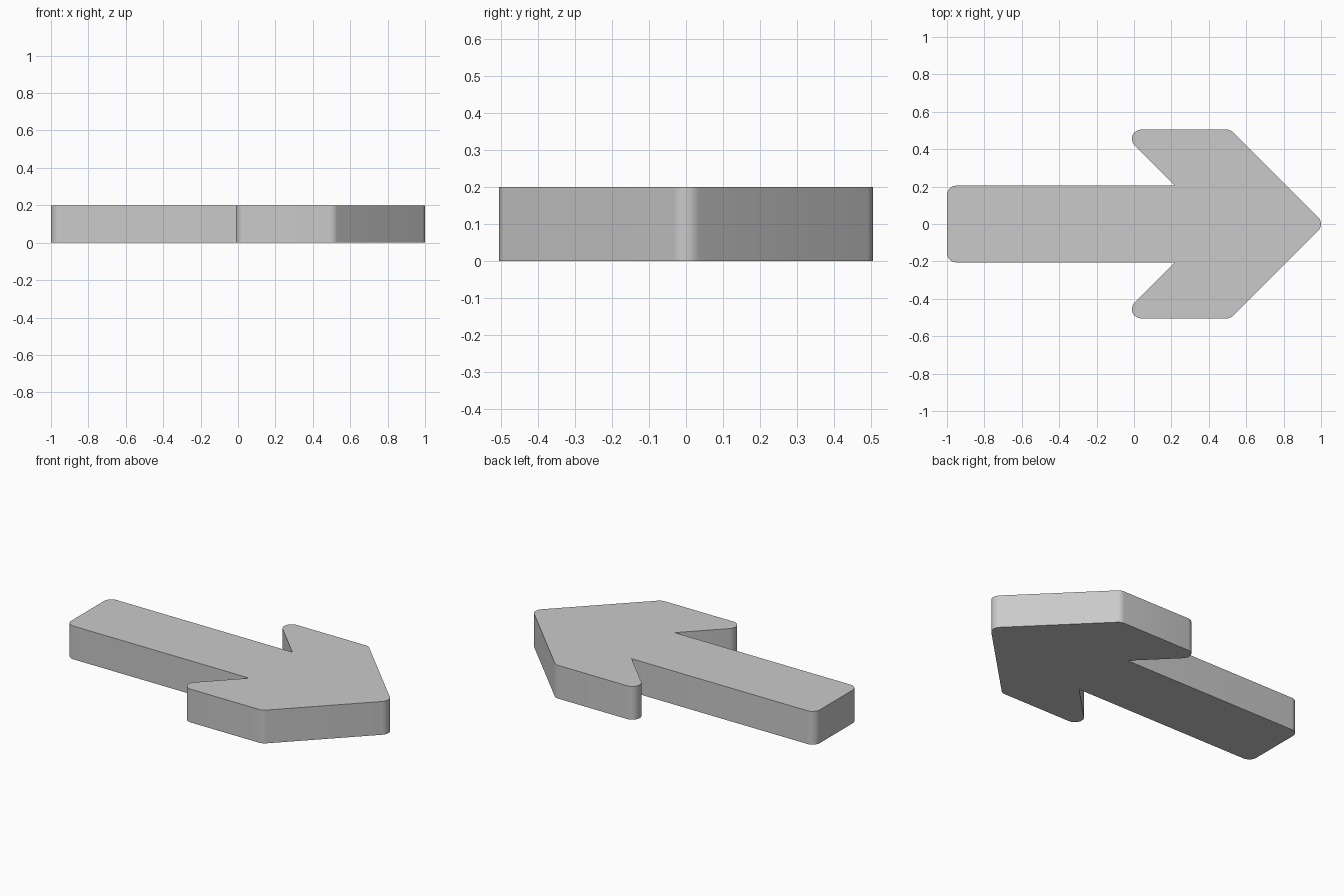
import bpy, bmesh, math
from mathutils import Vector

cube = bpy.data.objects.get("Cube")
if cube:
    bpy.data.objects.remove(cube, do_unlink=True)

HEIGHT, RADIUS, STEPS = 0.2, 0.05, 8

# Plain grey material
grey = bpy.data.materials.new("plain_grey")
grey.use_nodes = True
colour = (0.59, 0.59, 0.59, 1)
grey.diffuse_color = colour
for node in grey.node_tree.nodes:
    if node.type == 'BSDF_PRINCIPLED':
        node.inputs["Base Color"].default_value = colour


def round_corner(prev, corner, nxt, radius):
    """Arc points that fillet one corner of the outline."""
    if radius == 0:
        return [corner]
    a, b = (prev - corner).normalized(), (nxt - corner).normalized()
    half = a.angle(b) / 2
    centre = corner + (a + b).normalized() * radius / math.sin(half)
    start = corner + a * radius / math.tan(half) - centre
    end = corner + b * radius / math.tan(half) - centre
    sweep = start.angle(end)
    return [centre + (start * math.sin(sweep * (1 - i / STEPS))
                      + end * math.sin(sweep * i / STEPS)) / math.sin(sweep)
            for i in range(STEPS + 1)]


# Upper half of the arrow outline: x, y, corner radius
half = [(0.515, 0.505, RADIUS), (-0.082, 0.505, RADIUS),
        (0.218, 0.205, 0), (-1, 0.205, RADIUS)]
tip = (1 + RADIUS * (math.sqrt(2) - 1), 0, RADIUS)
corners = [tip] + half + [(x, -y, r) for x, y, r in reversed(half)]
points = [Vector((x, y, 0)) for x, y, r in corners]

outline = []
for i, (x, y, r) in enumerate(corners):
    outline += round_corner(points[i - 1], points[i], points[(i + 1) % len(points)], r)

# Extrude the outline into a solid arrow
bm = bmesh.new()
base = bm.faces.new([bm.verts.new(p) for p in outline])
top = bmesh.ops.extrude_face_region(bm, geom=[base], use_keep_orig=True)
bmesh.ops.translate(bm, vec=(0, 0, HEIGHT),
                    verts=[g for g in top["geom"] if isinstance(g, bmesh.types.BMVert)])
bmesh.ops.recalc_face_normals(bm, faces=bm.faces)
mesh = bpy.data.meshes.new("arrow")
bm.to_mesh(mesh)
bm.free()

arrow = bpy.data.objects.new("arrow", mesh)
bpy.context.collection.objects.link(arrow)
mesh.materials.append(grey)

# Smooth rounded corners, crisp rims
bpy.ops.object.select_all(action='DESELECT')
arrow.select_set(True)
bpy.context.view_layer.objects.active = arrow
bpy.ops.object.shade_smooth_by_angle(angle=math.radians(30))
